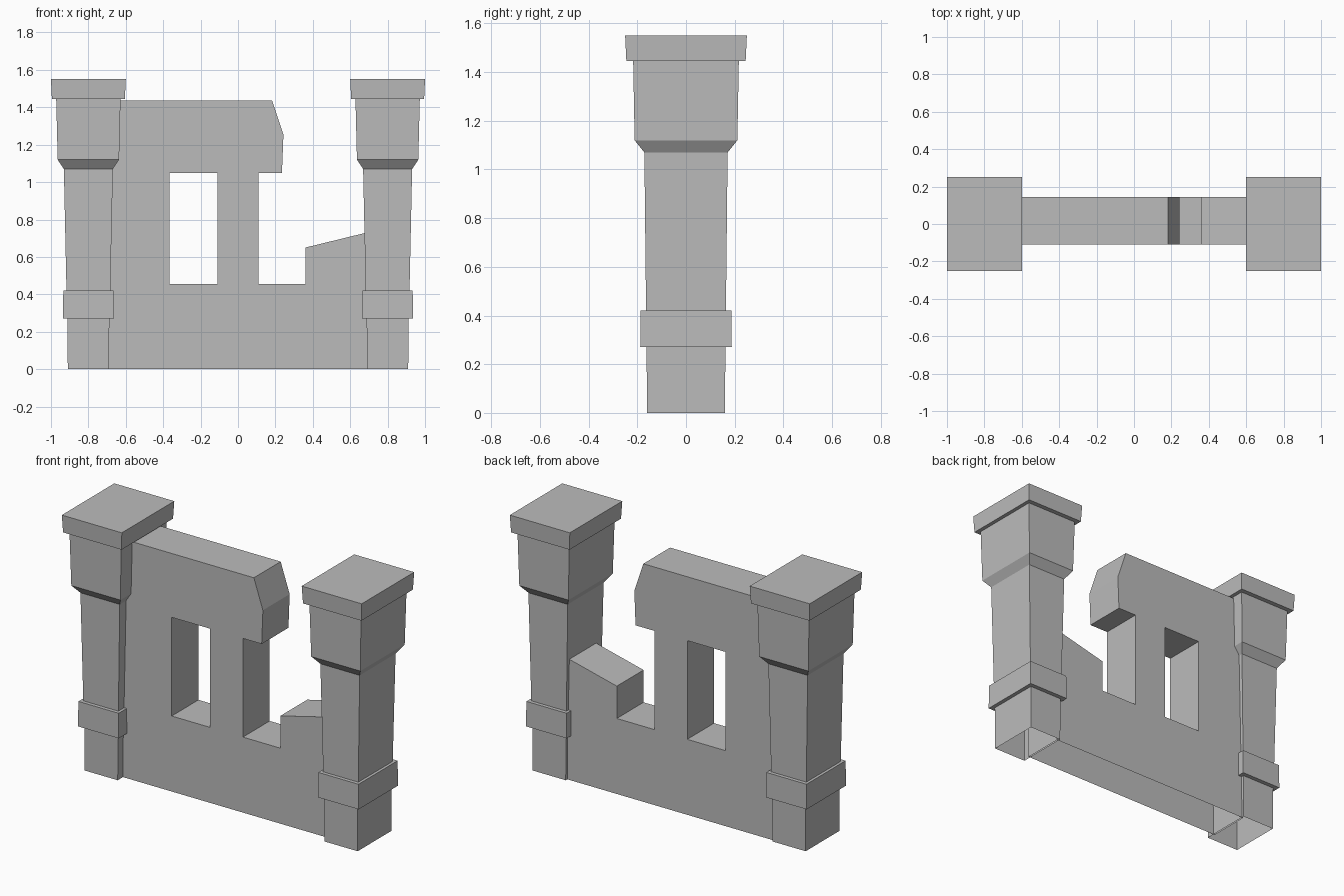
import bpy
import bmesh

cube = bpy.data.objects.get("Cube")
if cube:
    bpy.data.objects.remove(cube, do_unlink=True)

# Single stone colour
GREY = (0.5, 0.5, 0.5, 1.0)
stone = bpy.data.materials.new("stone_grey")
stone.use_nodes = True
stone.diffuse_color = GREY
bsdf = next(n for n in stone.node_tree.nodes if n.type == "BSDF_PRINCIPLED")
bsdf.inputs["Base Color"].default_value = GREY
bsdf.inputs["Roughness"].default_value = 0.9


def finish(name, bm):
    """Turn a bmesh into a flat-shaded stone object."""
    mesh = bpy.data.meshes.new(name)
    bm.to_mesh(mesh)
    bm.free()
    mesh.materials.append(stone)
    obj = bpy.data.objects.new(name, mesh)
    bpy.context.collection.objects.link(obj)
    return obj


# Pillar levels: half width, half depth, height
PILLAR = [
    (0.110, 0.160, 0.00), (0.112, 0.162, 0.27),    # foot
    (0.136, 0.188, 0.27), (0.134, 0.186, 0.42),    # band
    (0.117, 0.164, 0.42), (0.131, 0.171, 1.07),    # shaft
    (0.164, 0.211, 1.12), (0.172, 0.217, 1.445),   # flared head
    (0.195, 0.245, 1.445), (0.200, 0.250, 1.55),   # cap
]


def pillar(name, x):
    """Stack rectangular rings into a tapered pillar, open underneath."""
    bm = bmesh.new()
    corners = [(-1, -1), (1, -1), (1, 1), (-1, 1)]
    rings = [[bm.verts.new((x + sx * w, sy * d, z)) for sx, sy in corners]
             for w, d, z in PILLAR]
    for low, high in zip(rings, rings[1:]):
        for i in range(4):
            j = (i + 1) % 4
            bm.faces.new((low[i], low[j], high[j], high[i]))
    bm.faces.new(rings[-1])
    finish(name, bm)


pillar("right_pillar", -0.80)
pillar("left_pillar", 0.80)

# Broken wall: outer outline and window opening, in x and z
END = 0.70
FRONT, BACK = -0.11, 0.145
OUTLINE = [
    (-END, 0), (END, 0), (END, 0.733), (0.36, 0.65), (0.36, 0.455),
    (0.11, 0.455), (0.11, 1.05), (0.235, 1.05), (0.243, 1.255),
    (0.183, 1.435), (-END, 1.435),
]
WINDOW = [(-0.365, 0.455), (-0.11, 0.455), (-0.11, 1.05), (-0.365, 1.05)]

bm = bmesh.new()
for loop in (OUTLINE, WINDOW):
    verts = [bm.verts.new((x, FRONT, z)) for x, z in loop]
    for a, b in zip(verts, verts[1:] + verts[:1]):
        bm.edges.new((a, b))
bmesh.ops.triangle_fill(bm, use_beauty=True, edges=bm.edges[:],
                        normal=(0, -1, 0))

# Thicken the wall, keeping the front sheet
sheet = bm.faces[:]
extruded = bmesh.ops.extrude_face_region(bm, geom=sheet, use_keep_orig=True)
moved = [g for g in extruded["geom"] if isinstance(g, bmesh.types.BMVert)]
bmesh.ops.translate(bm, verts=moved, vec=(0, BACK - FRONT, 0))
bmesh.ops.recalc_face_normals(bm, faces=bm.faces[:])

# The underside is open
underside = [f for f in bm.faces if all(v.co.z < 0.001 for v in f.verts)]
bmesh.ops.delete(bm, geom=underside, context="FACES_ONLY")
bmesh.ops.dissolve_limit(bm, angle_limit=0.01, verts=bm.verts[:],
                         edges=bm.edges[:])
finish("broken_wall", bm)
